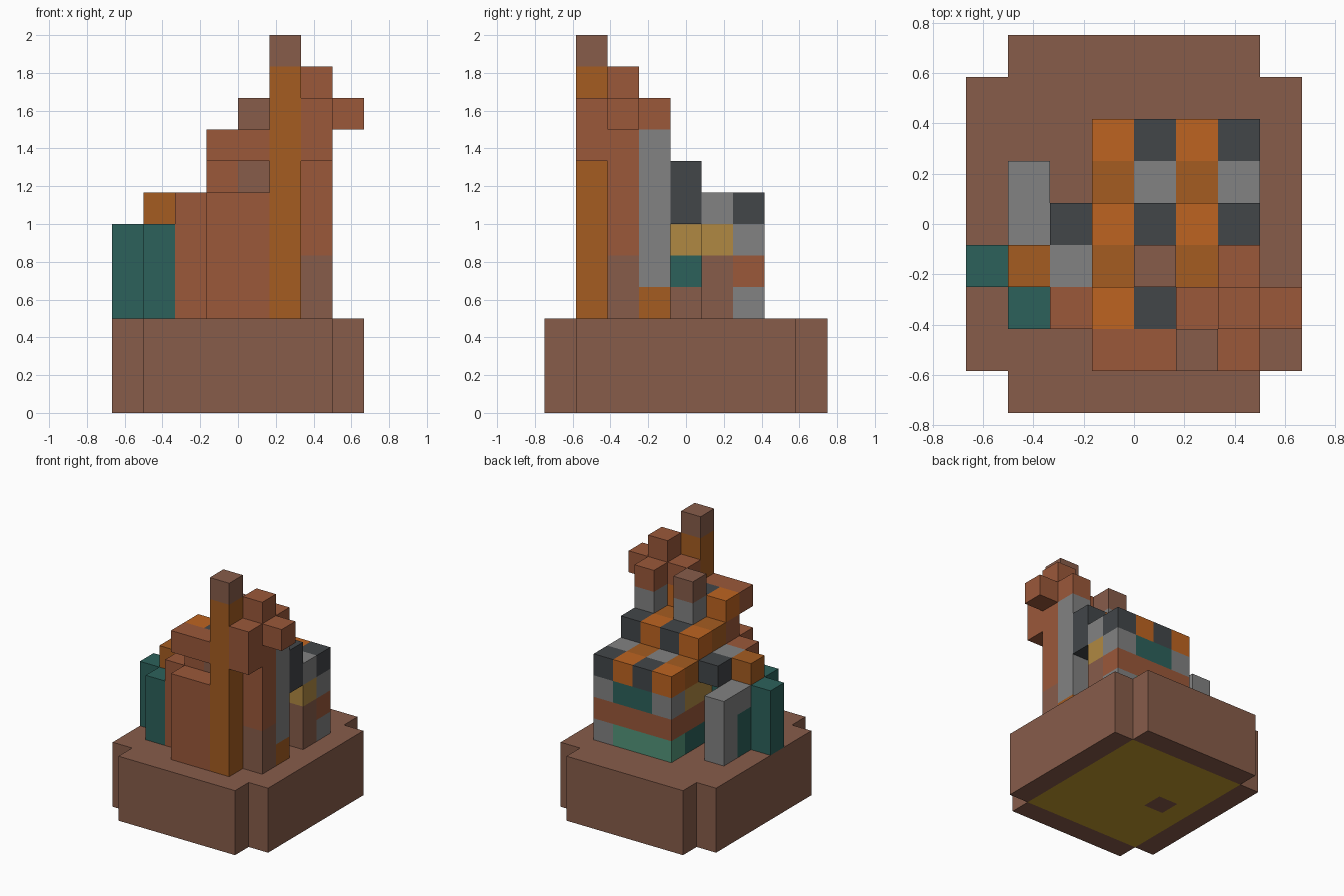
import bpy
import bmesh
from mathutils import Vector

if "Cube" in bpy.data.objects:
    bpy.data.objects.remove(bpy.data.objects["Cube"])

PALETTE = {
    "brown": (135, 92, 74), "rust": (155, 88, 58), "bright orange": (190, 100, 33),
    "deep orange": (165, 92, 33), "charcoal": (66, 70, 73), "grey": (130, 130, 130),
    "teal": (44, 97, 91), "green": (84, 150, 123), "yellow": (176, 137, 66),
    "gold": (195, 155, 45),
}


def linear(c):
    c /= 255
    return c / 12.92 if c < 0.04 else ((c + 0.055) / 1.055) ** 2.4


MATS = {}
for label, rgb in PALETTE.items():
    mat = bpy.data.materials.new(label)
    mat.use_nodes = True
    colour = (*map(linear, rgb), 1)
    mat.diffuse_color = colour
    mat.node_tree.nodes["Principled BSDF"].inputs["Base Color"].default_value = colour
    MATS[label] = mat

UNIT = 1 / 6
ORIGIN = Vector((-4, -4.5, 0))
cells = {}


def span(v):
    return range(v, v + 1) if isinstance(v, int) else range(*v)


def fill(part, colour, xs, ys, zs):
    """Fill a block of cells; each span is one index or a (start, stop) pair."""
    for x in span(xs):
        for y in span(ys):
            for z in span(zs):
                cells[x, y, z] = (part, colour)


def row(part, colours, x, y, z):
    """Lay a row of colours along x."""
    for n, colour in enumerate(colours.split(",")):
        fill(part, colour, x + n, y, z)


def stack(part, colours, x, y, z):
    """Pile colours upwards."""
    for n, colour in enumerate(colours.split(",")):
        fill(part, colour, x, y, z + n)


# Ground block with notched corners
fill("base", "brown", (0, 8), (1, 8), (0, 3))
fill("base", "brown", (1, 7), (0, 9), (0, 3))

# House body
fill("house_core", "brown", (3, 6), (2, 6), (3, 8))
stack("house_core", "brown,teal,yellow", 5, 4, 3)
row("back_wall", "green,green,green,grey", 3, 6, 3)
row("back_wall", "rust,rust,rust,rust", 3, 6, 4)
row("back_wall", "grey,teal,teal,grey", 3, 6, 5)
for y in (4, 5):
    stack("side_wall", "teal,rust,yellow", 3, y, 3)
stack("side_wall", "brown,brown,yellow", 6, 5, 3)
stack("corner_pillar", "deep orange,grey,grey,grey,grey,grey", 6, 3, 3)
fill("front_wall", "rust", (3, 5), 1, (3, 7))
fill("front_wall", "rust", 3, 2, (3, 8))
fill("front_wall", "rust", 2, 2, (3, 7))

# Stepped chequered roof, two rows per step
for step in range(3):
    z = 6 + step
    y = 6 - 2 * step
    row("roof", "bright orange,charcoal,bright orange,charcoal", 3, y, z)
    if step < 2:
        row("roof", "deep orange,grey,deep orange,grey", 3, y - 1, z)
fill("roof", "charcoal", 6, 4, 6)
for x in (3, 4, 5):
    for y in (5, 4, 3):
        cells.pop((x, y, 7 if y == 5 else 8), None)
fill("front_eave", "rust", (3, 5), 1, 8)

# Chimney
stack("chimney", "grey,brown", 4, 3, 8)

# Tall front post
fill("post", "deep orange", 5, 1, (3, 11))
fill("post", "brown", 5, 1, 11)

# Tree trunk with crossing branches
fill("tree", "brown", 6, 2, (3, 5))
fill("tree", "rust", 6, 2, (5, 11))
fill("tree", "rust", (5, 8), 2, 9)
fill("tree", "rust", 6, (1, 4), 9)
fill("tree", "rust", 6, 1, 8)

# Side porch, its roof and the low wall
fill("porch", "teal", (0, 3), 3, (3, 6))
fill("porch", "teal", 1, 2, (3, 6))
row("porch_roof", "deep orange,grey", 1, 3, 6)
fill("porch_roof", "charcoal", 2, 4, 6)
fill("low_wall", "grey", 1, 5, (3, 6))
stack("low_wall", "teal,teal,grey", 1, 4, 3)

# Emit only exposed faces, one object per part
DIRS = [Vector(d) for d in ((1, 0, 0), (0, 1, 0), (0, 0, 1))]
for part in sorted({p for p, c in cells.values()}):
    mesh = bpy.data.meshes.new(part)
    bm = bmesh.new()
    slots = []
    for cell, (owner, cell_colour) in cells.items():
        if owner != part:
            continue
        for axis in range(3):
            for sign in (-1, 1):
                n = DIRS[axis] * sign
                if tuple(int(a + b) for a, b in zip(cell, n)) in cells:
                    continue
                # Underside panel of the base, with one plain patch
                x, y, z = cell
                colour = cell_colour
                inner = 0 < x < 7 and 0 < y < 8 and (x, y) != (2, 4)
                if z == 0 and n.z < 0 and inner:
                    colour = "gold"
                if colour not in slots:
                    slots.append(colour)
                u = DIRS[(axis + 1) % 3] / 2
                v = DIRS[(axis + 2) % 3] / 2 * sign
                mid = Vector(cell) + Vector((0.5, 0.5, 0.5)) + n / 2 + ORIGIN
                corners = (mid - u - v, mid + u - v, mid + u + v, mid - u + v)
                face = bm.faces.new([bm.verts.new(c * UNIT) for c in corners])
                face.material_index = slots.index(colour)
    bmesh.ops.remove_doubles(bm, verts=bm.verts, dist=0.001)
    bmesh.ops.dissolve_limit(bm, angle_limit=0.01, verts=bm.verts, edges=bm.edges,
                             delimit={"MATERIAL"})
    bm.to_mesh(mesh)
    bm.free()
    for colour in slots:
        mesh.materials.append(MATS[colour])
    bpy.context.collection.objects.link(bpy.data.objects.new(part, mesh))
